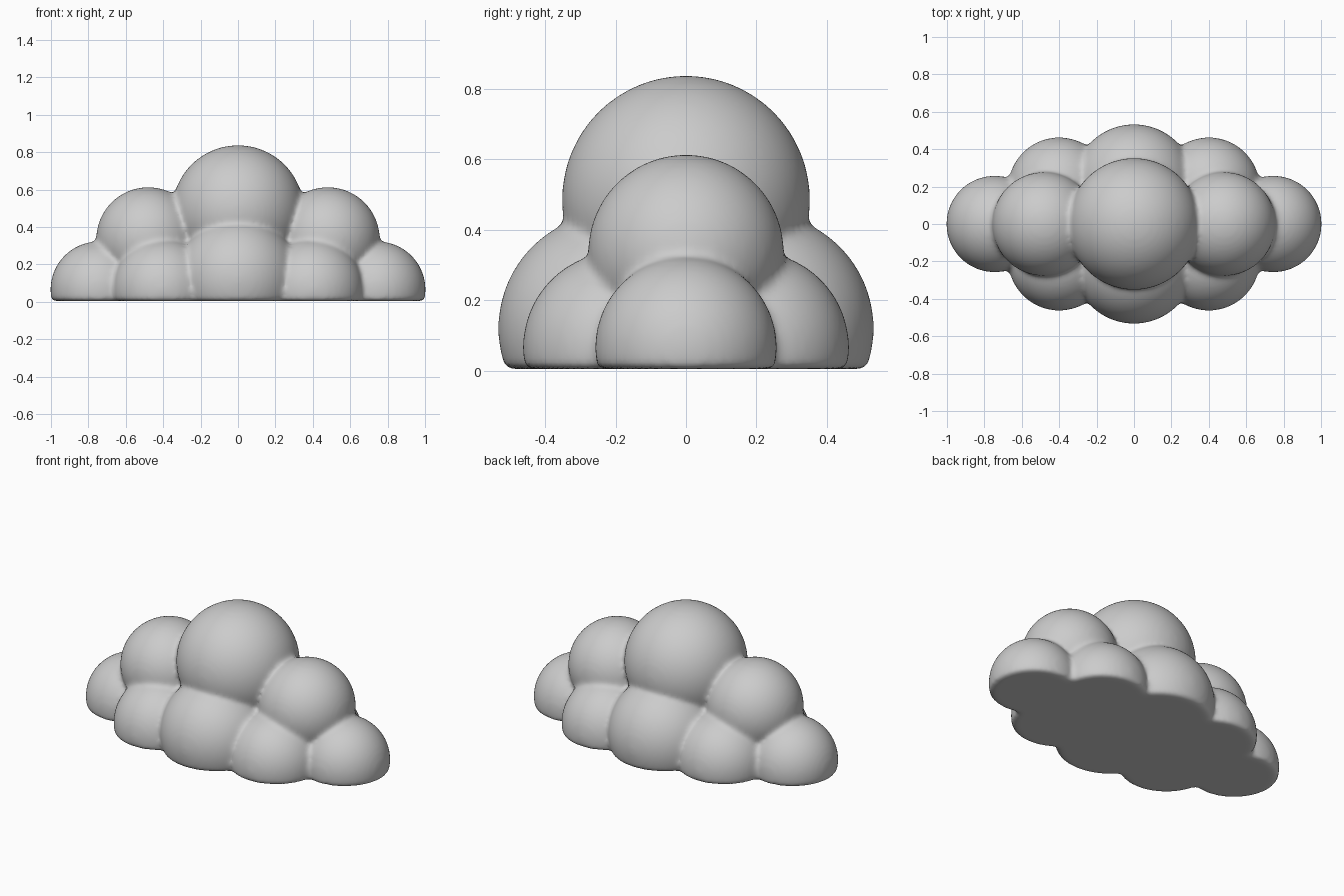
import bpy
import bmesh
from mathutils import Matrix, Vector

old = bpy.data.objects.get("Cube")
if old:
    bpy.data.objects.remove(old, do_unlink=True)


def flat_material(name, rgb):
    mat = bpy.data.materials.new(name)
    mat.use_nodes = True
    mat.diffuse_color = (*rgb, 1)
    mat.node_tree.nodes["Principled BSDF"].inputs["Base Color"].default_value = (*rgb, 1)
    return mat


def add_puff(bm, center, scale):
    matrix = Matrix.Translation(center) @ Matrix.Diagonal((*scale, 1))
    bmesh.ops.create_icosphere(bm, subdivisions=5, radius=1, matrix=matrix)


# Puffs: centre and radius, mirrored to every side they are off centre
puffs = [
    ((0, 0, 0.485), 0.352),        # crown
    ((0.48, 0, 0.335), 0.278),     # shoulders
    ((0.745, 0, 0.065), 0.258),    # ends
    ((0, 0.205, 0.12), 0.328),     # front and back
    ((0.4, 0.19, 0.065), 0.273),   # corners
]
bm = bmesh.new()
for (x, y, z), r in puffs:
    for px in {x, -x}:
        for py in {y, -y}:
            add_puff(bm, (px, py, z), (r, r, r))

# Hidden core that fills the middle
add_puff(bm, (0, 0, 0.05), (0.7, 0.3, 0.15))

# Flat underside: slice every puff at the ground and cap it
bmesh.ops.bisect_plane(bm, geom=bm.verts[:] + bm.edges[:] + bm.faces[:],
                       plane_co=Vector((0, 0, 0.004)), plane_no=Vector((0, 0, 1)),
                       clear_inner=True)
bmesh.ops.holes_fill(bm, edges=[e for e in bm.edges if e.is_boundary], sides=0)
bmesh.ops.recalc_face_normals(bm, faces=bm.faces[:])

mesh = bpy.data.meshes.new("cloud")
bm.to_mesh(mesh)
bm.free()
cloud = bpy.data.objects.new("cloud", mesh)
bpy.context.collection.objects.link(cloud)
mesh.materials.append(flat_material("cloud grey", (0.6, 0.6, 0.6)))

# Fuse the puffs into one skin with soft creases
remesh = cloud.modifiers.new("fuse", "REMESH")
remesh.mode = "VOXEL"
remesh.voxel_size = 0.014
remesh.use_smooth_shade = True
soften = cloud.modifiers.new("soften", "SMOOTH")
soften.factor = 0.5
soften.iterations = 10
